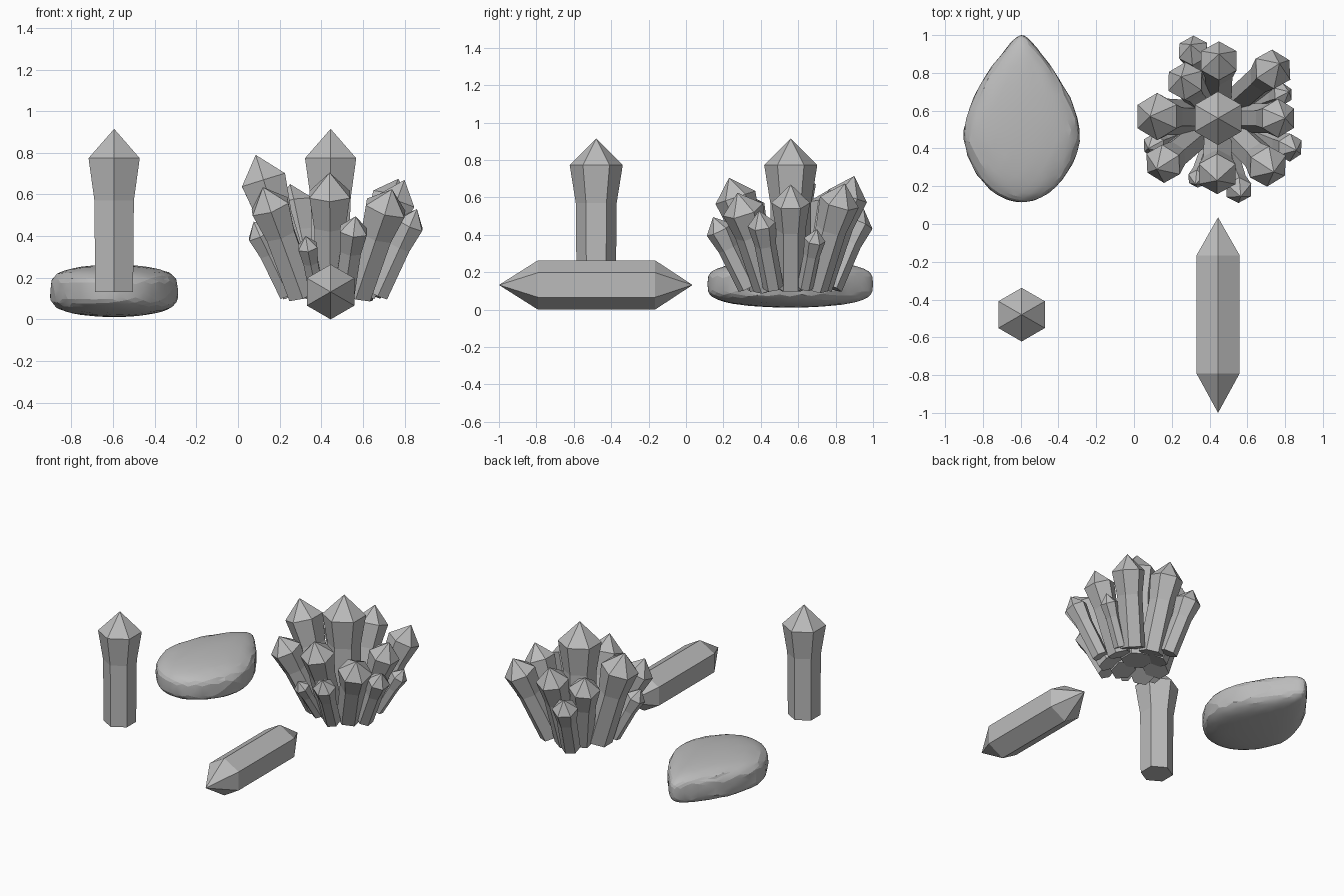
import bpy, bmesh, math, random
from mathutils import Vector, Matrix

random.seed(4)
if "Cube" in bpy.data.objects:
    bpy.data.objects.remove(bpy.data.objects["Cube"], do_unlink=True)

GREY = (0.5, 0.5, 0.5, 1)
mat = bpy.data.materials.new("stone_grey")
mat.use_nodes = True
mat.diffuse_color = GREY
mat.node_tree.nodes["Principled BSDF"].inputs["Base Color"].default_value = GREY


def finish(bm, name):
    bmesh.ops.recalc_face_normals(bm, faces=bm.faces)
    mesh = bpy.data.meshes.new(name)
    bm.to_mesh(mesh)
    bm.free()
    mesh.materials.append(mat)
    obj = bpy.data.objects.new(name, mesh)
    bpy.context.collection.objects.link(obj)
    return obj


def crystal(name, start, tip, radius, profile):
    """Six-sided crystal from start to tip; profile = (length fraction, radius factor)."""
    start, axis = Vector(start), Vector(tip) - Vector(start)
    turn = Vector((0, 0, 1)).rotation_difference(axis)
    bm = bmesh.new()
    rings = []
    for t, f in profile:
        count = 6 if f else 1
        ring = []
        for i in range(count):
            a = math.pi / 2 + math.tau * i / 6
            local = Vector((math.cos(a), math.sin(a), 0)) * radius * f
            ring.append(bm.verts.new(start + axis * t + turn @ local))
        rings.append(ring)
    for lo, hi in zip(rings, rings[1:]):
        for i in range(6):
            j = (i + 1) % 6
            if len(lo) == 1:
                bm.faces.new((lo[0], hi[j], hi[i]))
            elif len(hi) == 1:
                bm.faces.new((lo[i], lo[j], hi[0]))
            else:
                bm.faces.new((lo[i], lo[j], hi[j], hi[i]))
    if len(rings[0]) == 6:
        bm.faces.new(rings[0][::-1])
    return finish(bm, name)


FLARED = [(0, 0.74), (0.56, 0.77), (0.82, 1), (1, 0)]
DOUBLE = [(0, 0), (0.202, 1), (0.806, 1), (1, 0)]

# Lone standing crystal and lying double-pointed crystal
crystal("standing_crystal", (-0.595, -0.48, 0.132), (-0.595, -0.48, 0.915), 0.142, FLARED)
crystal("lying_crystal", (0.445, -1, 0.132), (0.445, 0.035, 0.132), 0.132, DOUBLE)

# Crystal cluster: a central spire with leaning crystals around it
CX, CY = 0.445, 0.56
crystal("cluster_center", (CX, CY, 0.132), (CX, CY, 0.915), 0.142, FLARED)
LEANING = [  # tip x, y, z, head radius
    (0.085, 0.57, 0.79, 0.125),
    (0.12, 0.29, 0.635, 0.105),
    (0.44, 0.23, 0.705, 0.112),
    (0.565, 0.145, 0.495, 0.075),
    (0.325, 0.21, 0.40, 0.053),
    (0.075, 0.40, 0.47, 0.066),
    (0.74, 0.275, 0.625, 0.112),
    (0.80, 0.56, 0.67, 0.103),
    (0.77, 0.85, 0.675, 0.108),
    (0.45, 0.90, 0.715, 0.108),
    (0.30, 0.95, 0.54, 0.085),
    (0.25, 0.78, 0.65, 0.103),
    (0.82, 0.70, 0.43, 0.058),
    (0.86, 0.39, 0.53, 0.075),
]
for n, (x, y, z, r) in enumerate(LEANING, 1):
    k = 0.42 if r > 0.09 else 0.55
    base = (CX + (x - CX) * k, CY + (y - CY) * k, 0.12)
    crystal(f"cluster_crystal_{n}", base, (x, y, z), r, FLARED)

# Teardrop pebble: rounded, flattened and pointed towards the back
bm = bmesh.new()
bmesh.ops.create_icosphere(bm, subdivisions=4, radius=1,
                           matrix=Matrix.Rotation(-math.pi / 2, 4, "X"))
for v in bm.verts:
    x, y, z = v.co
    width = min(1.06, 0.98 - 0.35 * y - 0.25 * max(y, 0) ** 2)
    rough = 0.005 * (1 - abs(z)) * (1 - abs(y) ** 4)
    v.co = (-0.595 + 0.3 * x * width,
            0.5575 + 0.4425 * y,
            0.137 + math.copysign(abs(z) ** 0.55, z) * 0.126)
    v.co += Vector([random.uniform(-rough, rough) for _ in range(3)])
pebble = finish(bm, "teardrop_pebble")
bpy.context.view_layer.objects.active = pebble
pebble.select_set(True)
bpy.ops.object.shade_smooth_by_angle(angle=math.radians(12))
